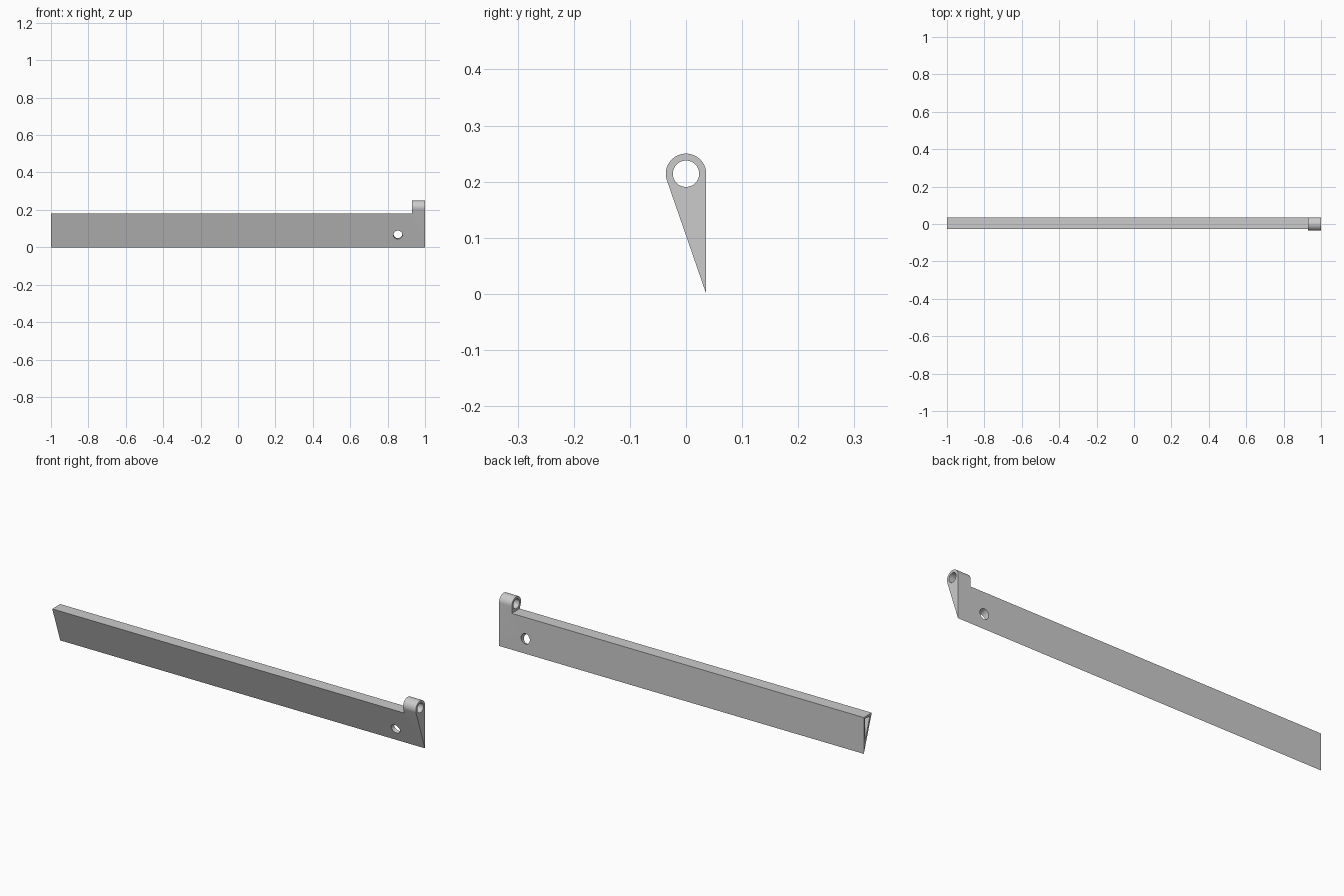
import bpy, bmesh, math
from mathutils import Vector

if "Cube" in bpy.data.objects:
    bpy.data.objects.remove(bpy.data.objects["Cube"])

R, CZ = 0.036, 0.214                 # knuckle radius and centre height
SLOPE = 2 * math.atan(R / CZ)        # tilt of the front face


def prism(name, profile, x0, x1):
    """Extrude a (y, z) profile along x."""
    bm = bmesh.new()
    face = bm.faces.new([bm.verts.new((x0, y, z)) for y, z in profile])
    ext = bmesh.ops.extrude_face_region(bm, geom=[face])
    verts = [g for g in ext["geom"] if isinstance(g, bmesh.types.BMVert)]
    bmesh.ops.translate(bm, verts=verts, vec=(x1 - x0, 0, 0))
    bmesh.ops.recalc_face_normals(bm, faces=bm.faces)
    mesh = bpy.data.meshes.new(name)
    bm.to_mesh(mesh)
    bm.free()
    obj = bpy.data.objects.new(name, mesh)
    bpy.context.collection.objects.link(obj)
    return obj


def rod(name, centre, axis, radius, length):
    bpy.ops.mesh.primitive_cylinder_add(vertices=48, radius=radius, depth=length, location=centre)
    obj = bpy.context.object
    obj.name = name
    obj.rotation_euler = Vector(axis).to_track_quat('Z', 'Y').to_euler()
    return obj


def cut(target, cutter):
    cutter.hide_render = True
    mod = target.modifiers.new("cut", 'BOOLEAN')
    mod.operation, mod.solver, mod.object = 'DIFFERENCE', 'EXACT', cutter
    bpy.ops.object.select_all(action='DESELECT')
    target.select_set(True)
    bpy.context.view_layer.objects.active = target
    bpy.ops.object.modifier_apply(modifier=mod.name)
    bpy.data.objects.remove(cutter)


# wedge-shaped bar with the rounded knuckle profile
N = 32
sweep = math.pi + SLOPE
profile = [(R * math.cos(sweep * i / N), CZ + R * math.sin(sweep * i / N)) for i in range(N + 1)]
bar = prism("hinged_wedge_bar", profile + [(R, 0)], -1, 1)

# lower the top everywhere except at the knuckle
cut(bar, prism("top_cutter", [(-0.2, 0.18), (0.2, 0.18), (0.2, 0.4), (-0.2, 0.4)], -1.1, 0.93))

# pin hole through the knuckle
cut(bar, rod("pin_cutter", (0.98, 0, CZ), (1, 0, 0), 0.0235, 0.2))

# screw hole square to the sloping face
hole_y = R - 0.07 * math.tan(SLOPE) / 2
cut(bar, rod("screw_cutter", (0.855, hole_y, 0.07),
             (0, math.cos(SLOPE), math.sin(SLOPE)), 0.024, 0.2))

# triangular pocket in the far end
t = math.tan(SLOPE)
w = 0.008
pocket = [(R - w, 0.055), (R - w, 0.17), (R - w - (0.17 - 0.055) * t, 0.17)]
cut(bar, prism("pocket_cutter", pocket, -1.1, -0.9))

bpy.ops.object.select_all(action='DESELECT')
bar.select_set(True)
bpy.context.view_layer.objects.active = bar
bpy.ops.object.shade_smooth_by_angle(angle=math.radians(30))
